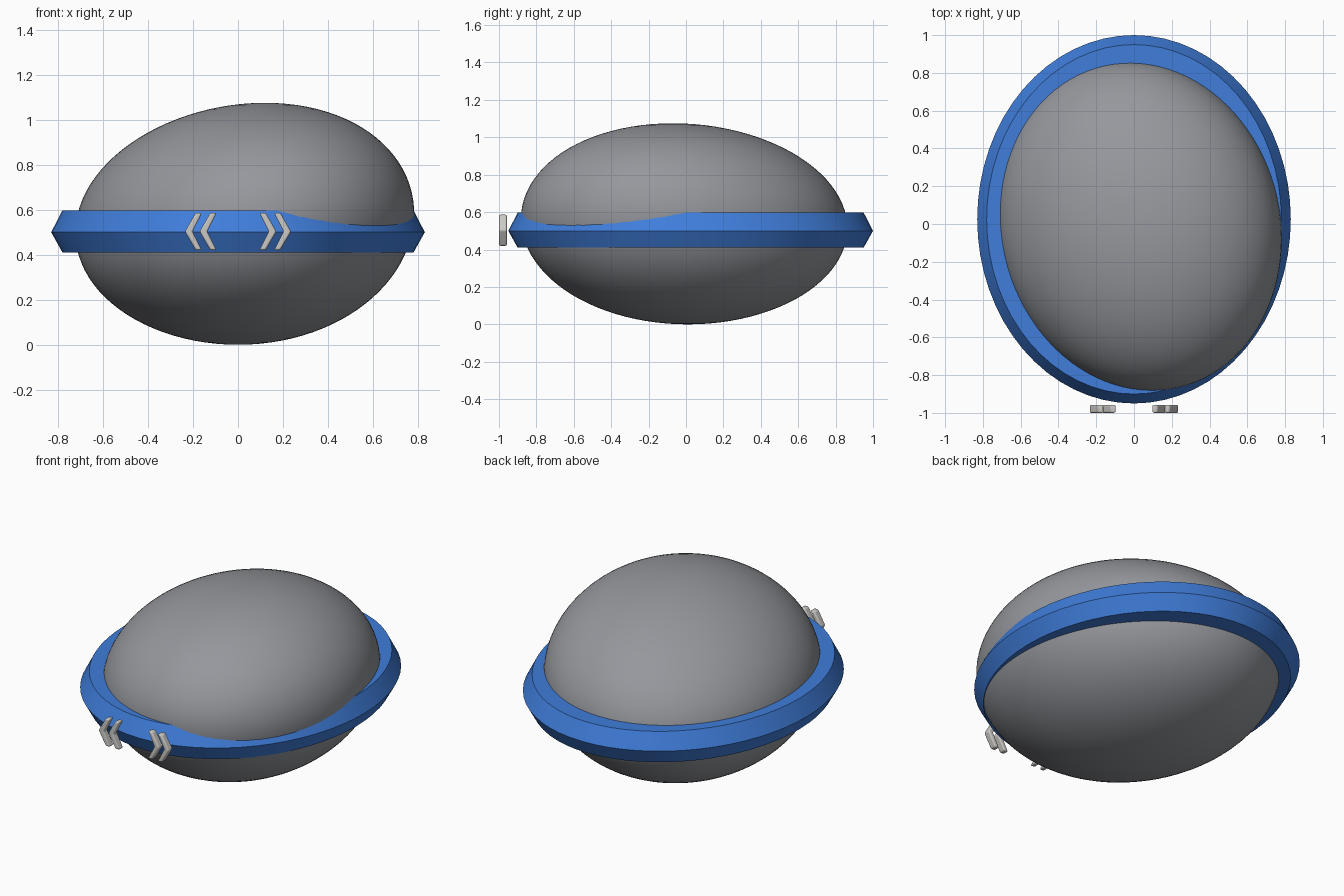
import bpy, bmesh
from math import cos, sin, tau, radians, sqrt

cube = bpy.data.objects.get("Cube")
if cube:
    bpy.data.objects.remove(cube, do_unlink=True)


def material(name, rgb):
    m = bpy.data.materials.new(name)
    m.use_nodes = True
    m.diffuse_color = (*rgb, 1)
    m.node_tree.nodes["Principled BSDF"].inputs["Base Color"].default_value = (*rgb, 1)
    return m


grey = material("stone grey", (0.30, 0.31, 0.335))
blue = material("bright blue", (0.05, 0.205, 0.70))
silver = material("pale silver", (0.60, 0.585, 0.56))


def finish(bm, name, mat, angle=30):
    bmesh.ops.recalc_face_normals(bm, faces=bm.faces)
    mesh = bpy.data.meshes.new(name)
    bm.to_mesh(mesh)
    bm.free()
    mesh.materials.append(mat)
    obj = bpy.data.objects.new(name, mesh)
    bpy.context.collection.objects.link(obj)
    bpy.ops.object.select_all(action="DESELECT")
    obj.select_set(True)
    bpy.context.view_layer.objects.active = obj
    bpy.ops.object.shade_smooth_by_angle(angle=radians(angle))
    return obj


# Pebble-like body: an ellipsoid whose crown leans to the front left
HEIGHT, LEAN = 1.075, 0.077
bm = bmesh.new()
bmesh.ops.create_uvsphere(bm, u_segments=96, v_segments=48, radius=1)
for v in bm.verts:
    u, w, h = v.co
    z = HEIGHT * (h + 1) / 2
    rise = (z / HEIGHT) ** 2
    x = 0.75 * u + 0.12 * rise
    y = 0.872 * (w * sqrt(1 - LEAN ** 2) - u * LEAN) + 0.01 - 0.08 * rise
    v.co = (x, y, z)
finish(bm, "body", grey, 60)

# Oval belt: a ridged profile swept around an ellipse
PROFILE = [(-0.17, 0.41), (-0.05, 0.41), (0, 0.50), (-0.05, 0.597), (-0.17, 0.597)]
SEGMENTS = 64
bm = bmesh.new()
rings = []
for i in range(SEGMENTS):
    a = tau * i / SEGMENTS
    rings.append([bm.verts.new(((0.83 + d) * cos(a), (0.975 + d) * sin(a) + 0.025, z))
                  for d, z in PROFILE])
for i, ring in enumerate(rings):
    after = rings[(i + 1) % SEGMENTS]
    for j in range(len(PROFILE)):
        k = (j + 1) % len(PROFILE)
        bm.faces.new((ring[j], after[j], after[k], ring[k]))
finish(bm, "belt", blue, 25)


# Arrow marks floating ahead of the belt, two per side
def chevron(name, tip, side):
    outline = [(0, 0), (-0.048, 0.083), (-0.076, 0.083),
               (-0.034, 0), (-0.076, -0.083), (-0.048, -0.083)]
    bm = bmesh.new()
    face = bm.faces.new([bm.verts.new((side * (tip + x), -1.0, 0.503 + z)) for x, z in outline])
    out = bmesh.ops.extrude_face_region(bm, geom=[face])
    moved = [g for g in out["geom"] if isinstance(g, bmesh.types.BMVert)]
    bmesh.ops.translate(bm, verts=moved, vec=(0, 0.042, 0))
    obj = finish(bm, name, silver, 40)
    bevel = obj.modifiers.new("soft edges", "BEVEL")
    bevel.width = 0.008
    bevel.segments = 3


for label, side in (("left", 1), ("right", -1)):
    chevron(label + "_outer_arrow", 0.236, side)
    chevron(label + "_inner_arrow", 0.171, side)
